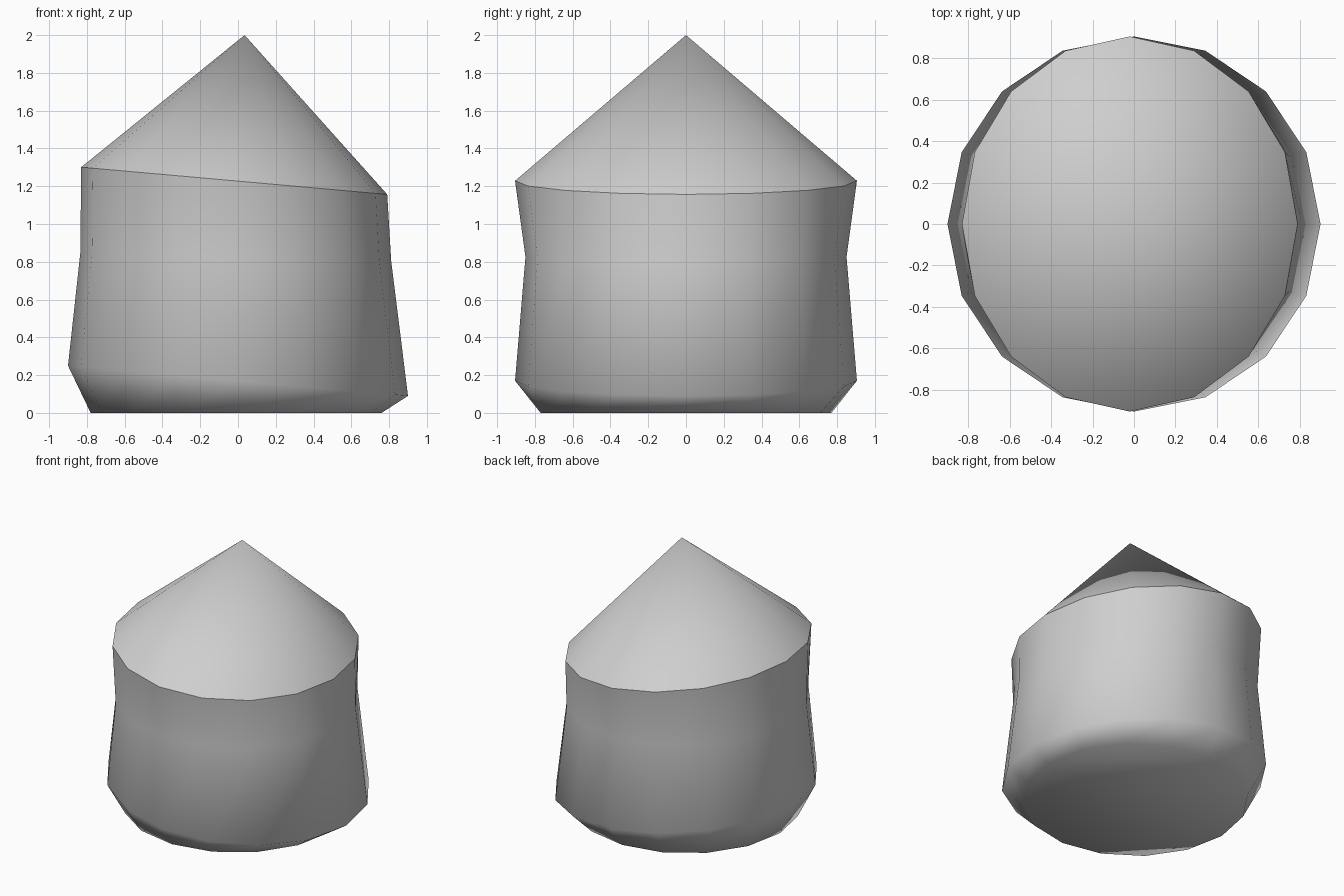
import bpy, bmesh, math

if "Cube" in bpy.data.objects:
    bpy.data.objects.remove(bpy.data.objects["Cube"], do_unlink=True)

SIDES = 16

grey = bpy.data.materials.new("light_grey")
grey.use_nodes = True
colour = (0.62, 0.62, 0.62, 1)
grey.diffuse_color = colour
grey.node_tree.nodes["Principled BSDF"].inputs["Base Color"].default_value = colour


def tilted_ring(bm, cx, rx, ry, z, tilt):
    """Elliptical ring whose height falls by tilt per unit of x."""
    ring = []
    for i in range(SIDES):
        a = 2 * math.pi * i / SIDES
        x = cx + rx * math.cos(a)
        ring.append(bm.verts.new((x, ry * math.sin(a), z - tilt * x)))
    return ring


def bridge(bm, low, high):
    for i in range(SIDES):
        j = (i + 1) % SIDES
        bm.faces.new((low[i], low[j], high[j], high[i]))


bm = bmesh.new()

# Body: base, flared skirt, waist and sloping rim
profile = [
    (-0.01, 0.77, 0.77, 0.0, 0.0),
    (0.0, 0.90, 0.905, 0.17, 0.089),
    (-0.012, 0.823, 0.85, 0.825, 0.025),
    (-0.02, 0.81, 0.905, 1.227, 0.089),
]
rings = [tilted_ring(bm, *p) for p in profile]
for low, high in zip(rings, rings[1:]):
    bridge(bm, low, high)
bm.faces.new(list(reversed(rings[0])))

# Pointed top
rim = rings[-1]
apex = bm.verts.new((0.035, 0, 2.0))
for i in range(SIDES):
    bm.faces.new((rim[i], rim[(i + 1) % SIDES], apex))

# Smooth everywhere except for the rim
bmesh.ops.recalc_face_normals(bm, faces=bm.faces[:])
for f in bm.faces:
    f.smooth = True
for i in range(SIDES):
    bm.edges.get((rim[i], rim[(i + 1) % SIDES])).smooth = False

mesh = bpy.data.meshes.new("pointed_drum")
bm.to_mesh(mesh)
bm.free()
mesh.materials.append(grey)
body = bpy.data.objects.new("pointed_drum", mesh)
bpy.context.collection.objects.link(body)
